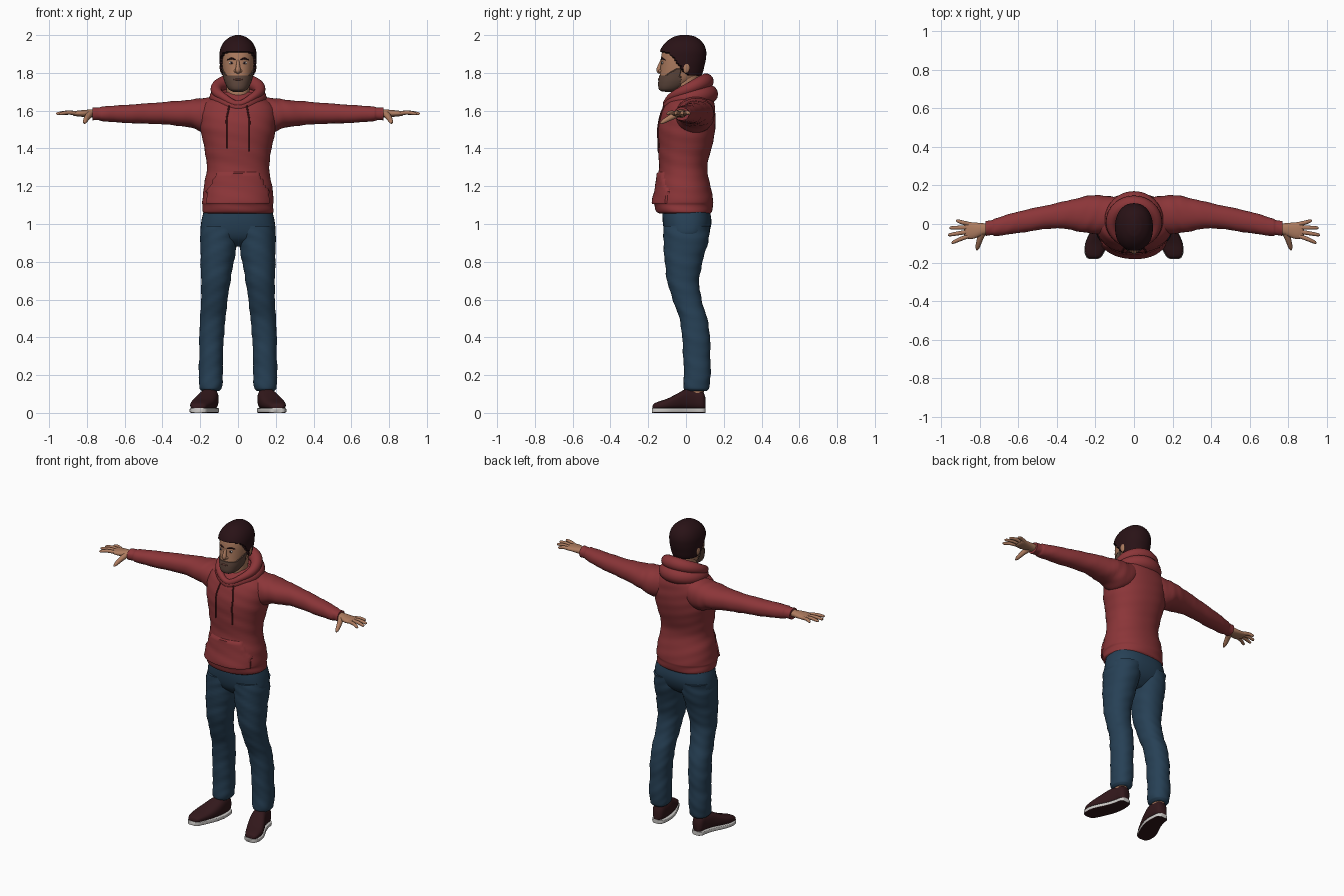
import bpy, bmesh, math
from mathutils import Vector
from mathutils.bvhtree import BVHTree

if "Cube" in bpy.data.objects:
    bpy.data.objects.remove(bpy.data.objects["Cube"])


def material(name, *rgb):
    m = bpy.data.materials.new(name)
    m.use_nodes = True
    m.diffuse_color = (*rgb, 1)
    node = next(n for n in m.node_tree.nodes if n.type == "BSDF_PRINCIPLED")
    node.inputs["Base Color"].default_value = (*rgb, 1)
    node.inputs["Roughness"].default_value = 0.8
    return m


RED = material("hoodie red", 0.26, 0.036, 0.04)
DARK_RED = material("cord dark red", 0.09, 0.012, 0.014)
BLUE = material("denim blue", 0.02, 0.052, 0.092)
SKIN = material("skin", 0.42, 0.2, 0.115)
BEARD = material("beard brown", 0.11, 0.062, 0.045)
HAIR = material("hair dark brown", 0.022, 0.006, 0.008)
SHOE = material("shoe maroon", 0.032, 0.009, 0.011)
WHITE = material("off white", 0.6, 0.58, 0.56)
LIP = material("lip", 0.24, 0.09, 0.07)


def finish(name, bm, mats, side=1, rule=None):
    for v in bm.verts:
        v.co.x *= side
    bmesh.ops.recalc_face_normals(bm, faces=bm.faces[:])
    bm.normal_update()
    for f in bm.faces:
        f.smooth = True
        if rule:
            f.material_index = rule(f)
    me = bpy.data.meshes.new(name)
    bm.to_mesh(me)
    bm.free()
    for m in mats:
        me.materials.append(m)
    me.set_sharp_from_angle(angle=math.radians(50))
    ob = bpy.data.objects.new(name, me)
    bpy.context.collection.objects.link(ob)
    return ob


def smooth_rows(rows, knots, steps):
    """Pass a smooth curve through rows of numbers."""
    rows = [Vector(r) for r in rows]
    last = len(rows) - 1

    def slope(i):
        a, b = max(i - 1, 0), min(i + 1, last)
        return (rows[b] - rows[a]) / (knots[b] - knots[a])
    out = []
    for i in range(last):
        h = knots[i + 1] - knots[i]
        for k in range(steps):
            t = k / steps
            out.append(rows[i] * (2*t**3 - 3*t*t + 1) + rows[i + 1] * (3*t*t - 2*t**3)
                       + slope(i) * h * (t**3 - 2*t*t + t) + slope(i + 1) * h * (t**3 - t*t))
    return out + [rows[-1]]


def bridge(bm, rings, closed=False):
    n = len(rings[0])
    for a, b in zip(rings, rings[1:] + (rings[:1] if closed else [])):
        for i in range(n):
            bm.faces.new((a[i], a[(i + 1) % n], b[(i + 1) % n], b[i]))
    if not closed:
        bm.faces.new(rings[0])
        bm.faces.new(rings[-1])


def loft(name, axis, rows, mats, side=1, power=2.2, fold=0, n=36, steps=4, rule=None, shell=None):
    """Rows hold: place along the axis, then low and high limits on the other two axes."""
    bm = bmesh.new()
    rings = []
    for a, u0, u1, v0, v1 in smooth_rows(rows, [r[0] for r in rows], steps):
        ring = []
        for i in range(n):
            t = math.tau * i / n
            c, s = math.cos(t), math.sin(t)
            k = 1 + fold * math.sin(a * 70 + 2 * s + 3 * c) * math.sin(a * 23 + 2 * c)
            u = (u0 + u1) / 2 + k * (u1 - u0) / 2 * math.copysign(abs(c) ** (2 / power), c)
            v = (v0 + v1) / 2 + k * (v1 - v0) / 2 * math.copysign(abs(s) ** (2 / power), s)
            ring.append(bm.verts.new({"x": (a, u, v), "y": (u, a, v), "z": (u, v, a)}[axis]))
        rings.append(ring)
    bridge(bm, rings)
    if shell:
        # raise the shell where its rule holds, tuck the rest under the surface
        bmesh.ops.recalc_face_normals(bm, faces=bm.faces[:])
        bm.normal_update()
        moves = [(v, v.normal * shell(v.co)) for v in bm.verts]
        for v, move in moves:
            v.co += move
    return finish(name, bm, mats, side, rule)


def tube(name, points, mat, side=1, closed=False, n=14, steps=4):
    """Points hold x, y, z and radius."""
    pts = points if closed else smooth_rows(points, range(len(points)), steps)
    bm = bmesh.new()
    rings = []
    for i, p in enumerate(pts):
        nxt = pts[(i + 1) % len(pts)] if closed else pts[min(i + 1, len(pts) - 1)]
        prv = pts[i - 1] if closed else pts[max(i - 1, 0)]
        d = (Vector(nxt[:3]) - Vector(prv[:3])).normalized()
        ref = Vector((0, 0, 1)) if abs(d.z) < 0.8 else Vector((0, 1, 0))
        u = d.cross(ref).normalized()
        w = u.cross(d)
        rings.append([bm.verts.new(Vector(p[:3]) + p[3] * (u * math.cos(t) + w * math.sin(t)))
                      for t in (math.tau * k / n for k in range(n))])
    bridge(bm, rings, closed)
    return finish(name, bm, [mat], side)


def ball(name, place, size, mat, side=1):
    bm = bmesh.new()
    bmesh.ops.create_uvsphere(bm, u_segments=20, v_segments=12, radius=1)
    for v in bm.verts:
        v.co = Vector(place) + v.co * Vector(size)
    return finish(name, bm, [mat], side)


def sym(rows):
    return [(z, -w, w, y0, y1) for z, w, y0, y1 in rows]


def front_of(ob):
    tree = BVHTree.FromPolygons([v.co for v in ob.data.vertices], [p.vertices for p in ob.data.polygons])
    return lambda x, z: tree.ray_cast(Vector((x, -1, z)), Vector((0, 1, 0)))[0].y


# hoodie body and front pocket
body = sym([(1.055, .178, -.14, .13), (1.065, .187, -.157, .138), (1.1, .186, -.167, .143),
            (1.115, .19, -.172, .145), (1.2, .18, -.155, .13), (1.3, .165, -.143, .112),
            (1.4, .178, -.148, .135), (1.5, .198, -.15, .155), (1.58, .202, -.135, .155),
            (1.64, .18, -.105, .15), (1.68, .12, -.07, .13), (1.7, .09, -.05, .1)])
torso = loft("hoodie_body", "z", body, [RED], fold=.012, n=64, steps=6)


def pocket_rule(p):
    limit = .165 - max(0, p.z - 1.17) * .55
    return .009 if p.y < -.02 and 1.11 < p.z < 1.275 and abs(p.x) < limit else -.01


loft("hoodie_pocket", "z", body, [RED], fold=.012, n=64, steps=6, shell=pocket_rule)

# hood folds draped around the neck
for name, w, yc, d, z0, zr, r0, rr in (("hood_inner_fold", .115, 0, .105, 1.71, .045, .03, .012),
                                       ("hood_outer_fold", .112, .012, .108, 1.668, .02, .039, .011)):
    ring = []
    for i in range(48):
        t = math.tau * i / 48
        c = math.cos(t)
        drop = .03 * max(0, c) ** 6
        ring.append((w * math.sin(t), yc - d * c, z0 - zr * c - drop, r0 - rr * c))
    tube(name, ring, RED, closed=True)

# undershirt and neck
loft("undershirt", "z", sym([(1.58, .08, -.09, .08), (1.65, .085, -.092, .085), (1.69, .088, -.06, .095)]), [WHITE])
loft("neck", "z", sym([(1.6, .062, -.06, .06), (1.7, .06, -.068, .06), (1.8, .062, -.06, .07)]), [SKIN])

# head with hair and beard shells
skull = sym([(1.704, .025, -.125, -.07), (1.715, .046, -.14, -.03), (1.75, .066, -.143, .03),
             (1.79, .077, -.138, .07), (1.84, .084, -.134, .086), (1.88, .086, -.132, .094),
             (1.92, .083, -.123, .094), (1.955, .066, -.097, .077), (1.98, .035, -.06, .045),
             (1.988, .012, -.03, .015)])
head = loft("head", "z", skull, [SKIN], n=64, steps=6)


def hair_rule(p):
    t = min(1, max(0, (p.y + .105) / .12))
    return .012 if p.z > 1.905 - .12 * t * t * (3 - 2 * t) else -.012


def beard_rule(p):
    top = 1.785 + min(.04, max(0, (p.y + .115) * .6))
    return .004 if p.y < -.025 and p.z < top else -.01


loft("hair", "z", skull, [HAIR], n=64, steps=8, shell=hair_rule)
loft("beard", "z", skull, [BEARD], n=64, steps=8, shell=beard_rule)
face = front_of(head)

# face details
tube("nose", [(0, -.128, 1.868, .006), (0, -.138, 1.84, .01), (0, -.143, 1.814, .014),
              (0, -.135, 1.8, .009)], SKIN)
ball("mouth", (0, face(0, 1.765) - .003, 1.765), (.024, .005, .005), LIP)
for s, tag in ((1, "left"), (-1, "right")):
    ball(tag + "_nostril_wing", (.013, -.136, 1.81), (.009, .01, .008), SKIN, s)
    ball(tag + "_eye", (.034, face(.034, 1.853) + .002, 1.853), (.014, .006, .007), WHITE, s)
    ball(tag + "_pupil", (.034, face(.034, 1.853) - .003, 1.853), (.006, .003, .006), HAIR, s)
    tube(tag + "_eyebrow", [(x, face(x, z), z, r) for x, z, r in
                            ((.014, 1.87, .003), (.035, 1.876, .005), (.058, 1.868, .002))], HAIR, s)
    ball(tag + "_ear", (.087, .0, 1.83), (.01, .02, .032), SKIN, s)

# drawstrings
chest = front_of(torso)
for s, tag, low in ((1, "left", 1.385), (-1, "right", 1.4)):
    cord = [(.045 + .015 * min(1, k / 2), 1.635 + (low - 1.635) * k / 6) for k in range(7)]
    tube(tag + "_drawstring", [(x * s, chest(x * s, z) - .003, z, .0045) for x, z in cord], DARK_RED, n=8)

# trouser seat
loft("trouser_seat", "z", sym([(.88, .08, -.05, .05), (.925, .185, -.1, .105), (1.0, .196, -.122, .134),
                               (1.08, .178, -.125, .125)]), [BLUE], power=2.4)

fingers = (("index", -.062, .945, -.095), ("middle", -.04, .962, -.056),
           ("ring", -.018, .955, -.02), ("little", .0, .922, .016))
shoe = [(-.178, .19, .232, .02, .035), (-.172, .175, .242, .015, .047), (-.15, .16, .252, .015, .058),
        (-.1, .135, .25, .015, .075), (-.05, .115, .23, .015, .1), (0, .104, .205, .015, .126),
        (.05, .104, .188, .015, .126), (.09, .112, .18, .015, .115), (.103, .13, .165, .02, .08)]

for s, tag in ((1, "left_"), (-1, "right_")):
    # sleeve and cuff
    loft(tag + "sleeve", "x", [(.06, -.05, .13, 1.5, 1.685), (.18, -.055, .15, 1.485, 1.668),
                               (.25, -.045, .143, 1.51, 1.658), (.4, -.022, .108, 1.528, 1.645),
                               (.6, -.047, .064, 1.535, 1.63), (.72, -.062, .028, 1.545, 1.622),
                               (.735, -.058, .02, 1.55, 1.617), (.77, -.062, .016, 1.548, 1.617)],
         [RED], s, fold=.03, steps=6)
    # hand
    loft(tag + "palm", "x", [(.74, -.05, .0, 1.562, 1.605), (.78, -.056, .004, 1.565, 1.606),
                             (.83, -.076, .008, 1.568, 1.602), (.87, -.074, .01, 1.573, 1.597),
                             (.88, -.06, .0, 1.58, 1.592)], [SKIN], s)
    for name, y0, x1, y1 in fingers:
        tube(tag + name + "_finger", [(.855, y0, 1.586, .011), (.855 + (x1 - .855) * .5, (y0 + y1) / 2, 1.59, .0105),
                                      (x1 - .008, y1, 1.584, .008), (x1, y1, 1.582, .003)], SKIN, s)
    tube(tag + "thumb", [(.785, -.045, 1.582, .018), (.8, -.085, 1.562, .015),
                         (.81, -.12, 1.542, .011), (.813, -.135, 1.533, .004)], SKIN, s)
    # trouser leg, wrinkled toward the hem
    loft(tag + "trouser_leg", "z", [(.115, .1, .19, .0, .11), (.13, .087, .203, -.012, .122),
                                    (.2, .08, .208, -.01, .13), (.3, .08, .205, -.015, .128),
                                    (.4, .075, .205, -.02, .127), (.5, .066, .2, -.035, .112),
                                    (.6, .055, .195, -.07, .082), (.7, .04, .195, -.1, .07),
                                    (.8, .022, .198, -.112, .088), (.92, .0, .199, -.12, .12),
                                    (.99, -.01, .195, -.118, .13)], [BLUE], s, fold=.03, steps=6)
    # ankle, shoe and sole
    loft(tag + "ankle", "z", [(.08, .11, .18, .0, .09), (.16, .11, .185, .005, .1)], [SKIN], s)
    loft(tag + "shoe", "y", shoe, [SHOE], s, power=2.6)
    loft(tag + "sole", "y", [(y * 1.015, a - .003, b + .003, 0, .026) for y, a, b, _, _ in shoe],
         [WHITE, SHOE], s, power=7, rule=lambda f: int(f.normal.z < -.6))
